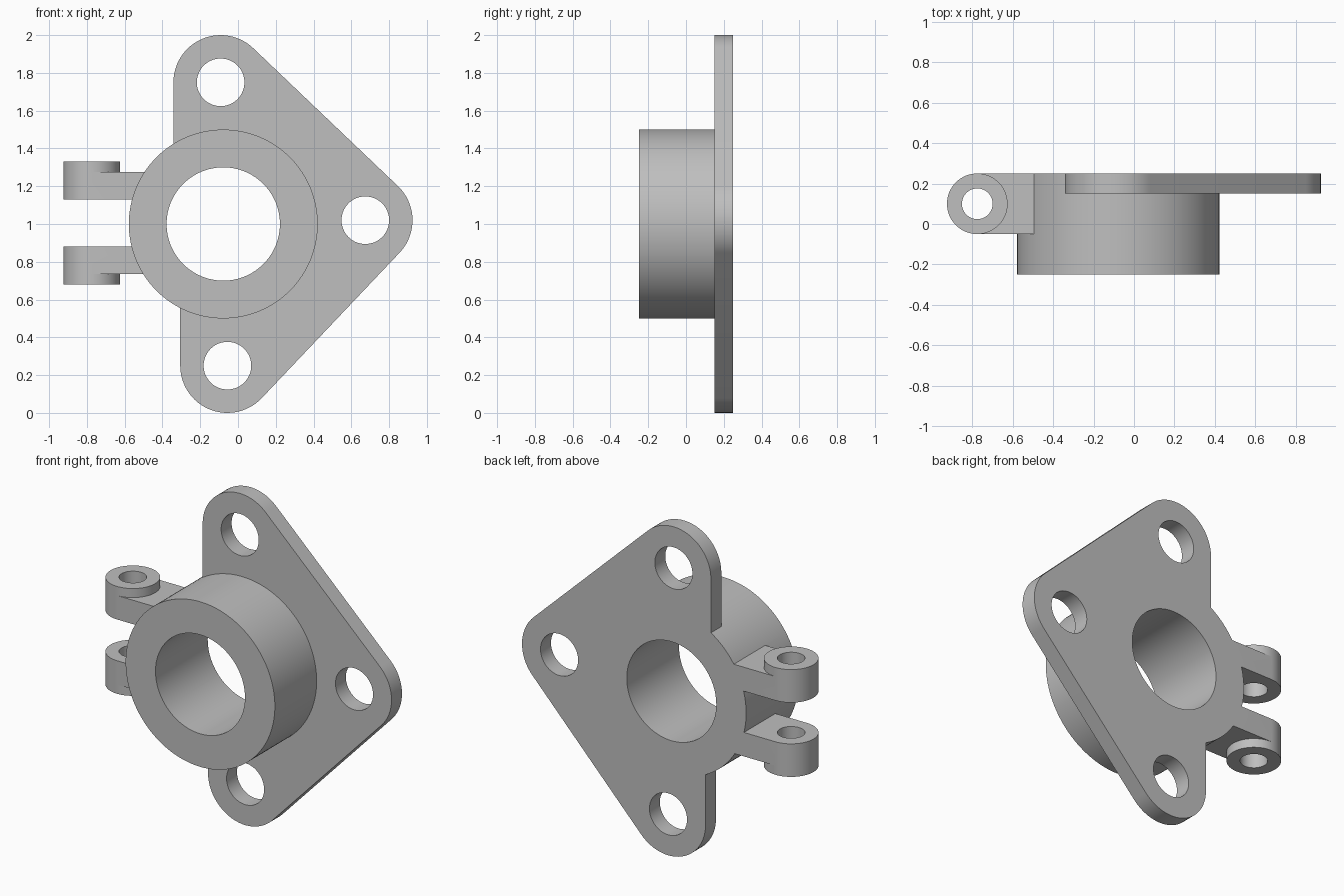
import bpy, bmesh, math
from mathutils import Vector

if "Cube" in bpy.data.objects:
    bpy.data.objects.remove(bpy.data.objects["Cube"], do_unlink=True)

grey = bpy.data.materials.new("plain grey")
grey.use_nodes = True
colour = (0.52, 0.52, 0.52, 1)
grey.diffuse_color = colour
grey.node_tree.nodes["Principled BSDF"].inputs["Base Color"].default_value = colour


def arc(centre, radius, start, end, steps):
    """Points on an arc, angles in radians."""
    angles = [start + (end - start) * i / steps for i in range(steps + 1)]
    return [(centre[0] + radius * math.cos(a), centre[1] + radius * math.sin(a)) for a in angles]


def circle(centre, radius, steps=64):
    return arc(centre, radius, 0, math.tau, steps)[:-1]


def solid(name, outline, axis, low, high):
    """Extrude a flat outline along the y or z axis."""
    bm = bmesh.new()
    place = (lambda p, d: (p[0], d, p[1])) if axis == "y" else (lambda p, d: (p[0], p[1], d))
    face = bm.faces.new([bm.verts.new(place(p, low)) for p in outline])
    new = bmesh.ops.extrude_face_region(bm, geom=[face])["geom"]
    bmesh.ops.translate(bm, verts=[v for v in new if isinstance(v, bmesh.types.BMVert)],
                        vec=Vector(place((0, 0), high - low)))
    bmesh.ops.recalc_face_normals(bm, faces=bm.faces)
    mesh = bpy.data.meshes.new(name)
    bm.to_mesh(mesh)
    bm.free()
    mesh.materials.append(grey)
    obj = bpy.data.objects.new(name, mesh)
    bpy.context.scene.collection.objects.link(obj)
    return obj


def combine(target, helpers, operation):
    """Apply booleans to the target, then drop the helper solids."""
    for helper in helpers:
        helper.hide_render = True
        mod = target.modifiers.new(helper.name, "BOOLEAN")
        mod.operation, mod.solver, mod.object = operation, "EXACT", helper
    bpy.context.view_layer.update()
    graph = bpy.context.evaluated_depsgraph_get()
    mesh = bpy.data.meshes.new_from_object(target.evaluated_get(graph))
    target.modifiers.clear()
    target.data = mesh
    for helper in helpers:
        bpy.data.objects.remove(helper, do_unlink=True)


# Main dimensions
hub = (-0.078, 1.0)
top, side, bottom = (-0.092, 1.75), (0.674, 1.02), (-0.056, 0.25)
corner = 0.25
back = 0.25
pin = (-0.775, 0.10)

# Triangular flange with three rounded corners and a notch hidden by the collar
upper = math.atan2(side[1] - top[1], side[0] - top[0]) + math.pi / 2
lower = math.atan2(bottom[1] - side[1], bottom[0] - side[0]) + math.pi / 2
outline = (arc(top, corner, math.pi, upper, 24)
           + arc(side, corner, upper, lower, 20)
           + arc(bottom, corner, lower, -math.pi, 24)
           + [(bottom[0] - corner, hub[1]), (top[0] - corner, hub[1])])
bracket = solid("flange_bracket", outline, "y", 0.15, back)

# Collar and the two pairs of hinge lugs
parts = [solid("collar", circle(hub, 0.5, 128), "y", -0.25, back)]
for name, inner, direction in (("upper", 1.13, 1), ("lower", 0.88, -1)):
    arm = [(pin[0], -0.05), (-0.42, -0.05), (-0.42, back), (pin[0], back)]
    for part, shape, height in (("arm", arm, 0.145), ("boss", circle(pin, 0.15), 0.2)):
        ends = sorted((inner, inner + direction * height))
        parts.append(solid(f"{name}_lug_{part}", shape, "z", *ends))
combine(bracket, parts, "UNION")

# Bore, bolt holes and pin holes
cutters = [solid("bore_cutter", circle(hub, 0.3, 96), "y", -1, 1)]
for centre in (top, side, bottom):
    cutters.append(solid("bolt_hole_cutter", circle(centre, 0.126), "y", 0.05, 0.4))
cutters.append(solid("pin_hole_cutter", circle(pin, 0.076, 48), "z", 0.5, 1.5))
combine(bracket, cutters, "DIFFERENCE")

# Smooth round walls, crisp edges
bpy.ops.object.select_all(action="DESELECT")
bracket.select_set(True)
bpy.context.view_layer.objects.active = bracket
bpy.ops.object.shade_smooth_by_angle(angle=math.radians(30))
